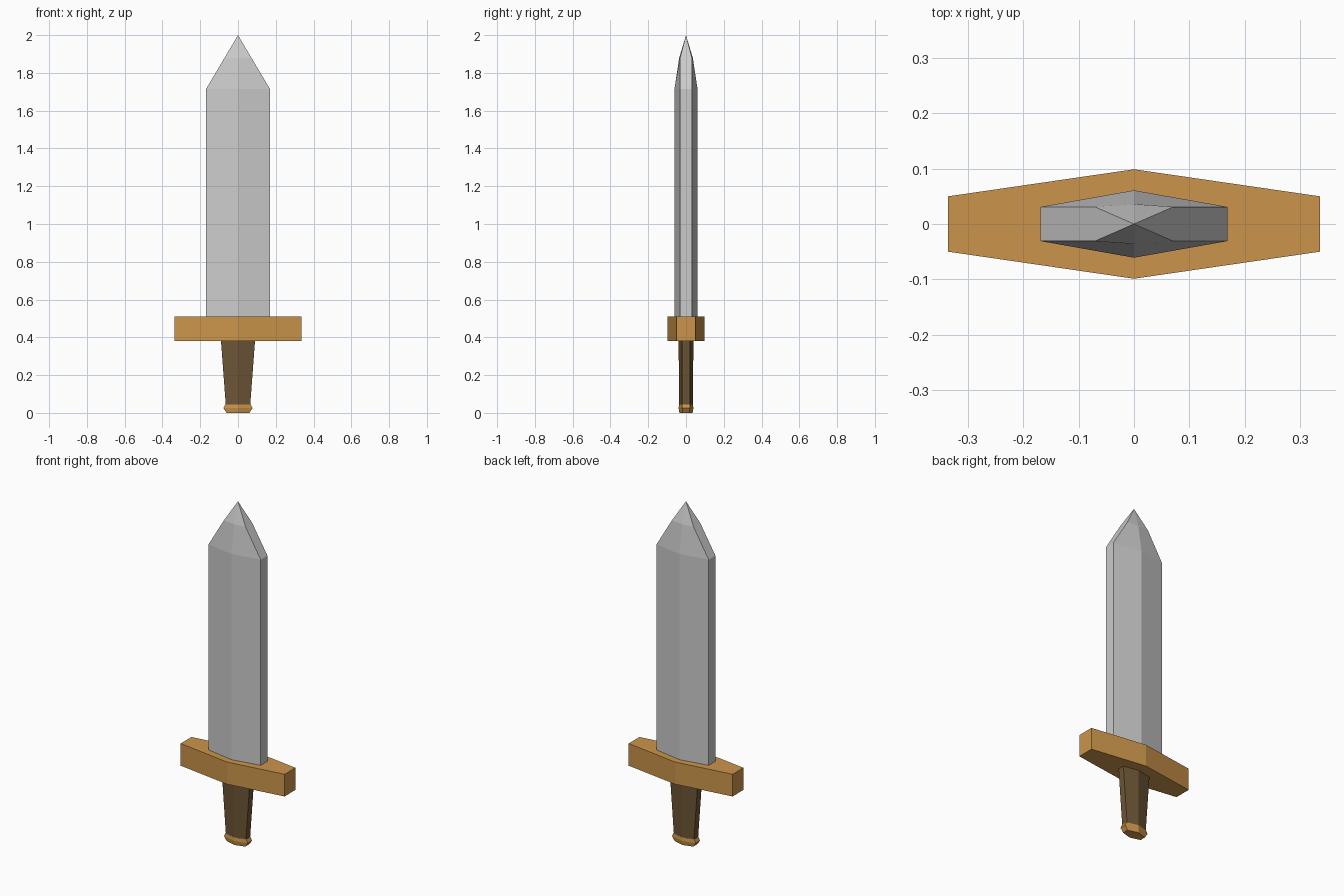
import bpy, bmesh

if "Cube" in bpy.data.objects:
    bpy.data.objects.remove(bpy.data.objects["Cube"])


def material(name, rgb):
    m = bpy.data.materials.new(name)
    m.diffuse_color = (*rgb, 1)
    m.use_nodes = True
    m.node_tree.nodes["Principled BSDF"].inputs["Base Color"].default_value = m.diffuse_color
    return m


def hex_loft(name, levels, mat=None, tip=None):
    """Loft flat hexagons; each level is (z, half width, edge half depth, ridge half depth)."""
    bm = bmesh.new()
    rings = []
    for z, w, e, r in levels:
        section = [(w, -e), (w, e), (0, r), (-w, e), (-w, -e), (0, -r)]
        rings.append([bm.verts.new((x, y, z)) for x, y in section])
    for a, b in zip(rings, rings[1:]):
        for i in range(6):
            j = (i + 1) % 6
            bm.faces.new((a[i], a[j], b[j], b[i]))
    bm.faces.new(rings[0][::-1])
    if tip is None:
        bm.faces.new(rings[-1])
    else:
        apex = bm.verts.new((0, 0, tip))
        for i in range(6):
            bm.faces.new((rings[-1][i], rings[-1][(i + 1) % 6], apex))
    bmesh.ops.recalc_face_normals(bm, faces=bm.faces)
    mesh = bpy.data.meshes.new(name)
    bm.to_mesh(mesh)
    bm.free()
    obj = bpy.data.objects.new(name, mesh)
    bpy.context.collection.objects.link(obj)
    if mat:
        mesh.materials.append(mat)
    return obj


gold = material("gold", (0.6, 0.3, 0.07))
leather = material("leather", (0.15, 0.09, 0.036))

# Pommel: small flared cap at the base
hex_loft("pommel", [(0, 0.06, 0.018, 0.035), (0.025, 0.077, 0.02, 0.039),
                    (0.045, 0.067, 0.02, 0.037)], gold)
# Grip: widens towards the guard
hex_loft("grip", [(0.045, 0.065, 0.02, 0.037), (0.38, 0.09, 0.02, 0.039)], leather)
# Guard: tapered crossbar
hex_loft("guard", [(0.38, 0.337, 0.05, 0.099), (0.51, 0.337, 0.05, 0.099)], gold)
# Blade: ridged, with a two-stage point
hex_loft("blade", [(0.51, 0.169, 0.031, 0.061), (1.715, 0.169, 0.031, 0.061),
                   (1.88, 0.071, 0.031, 0.036)], tip=2.0)
